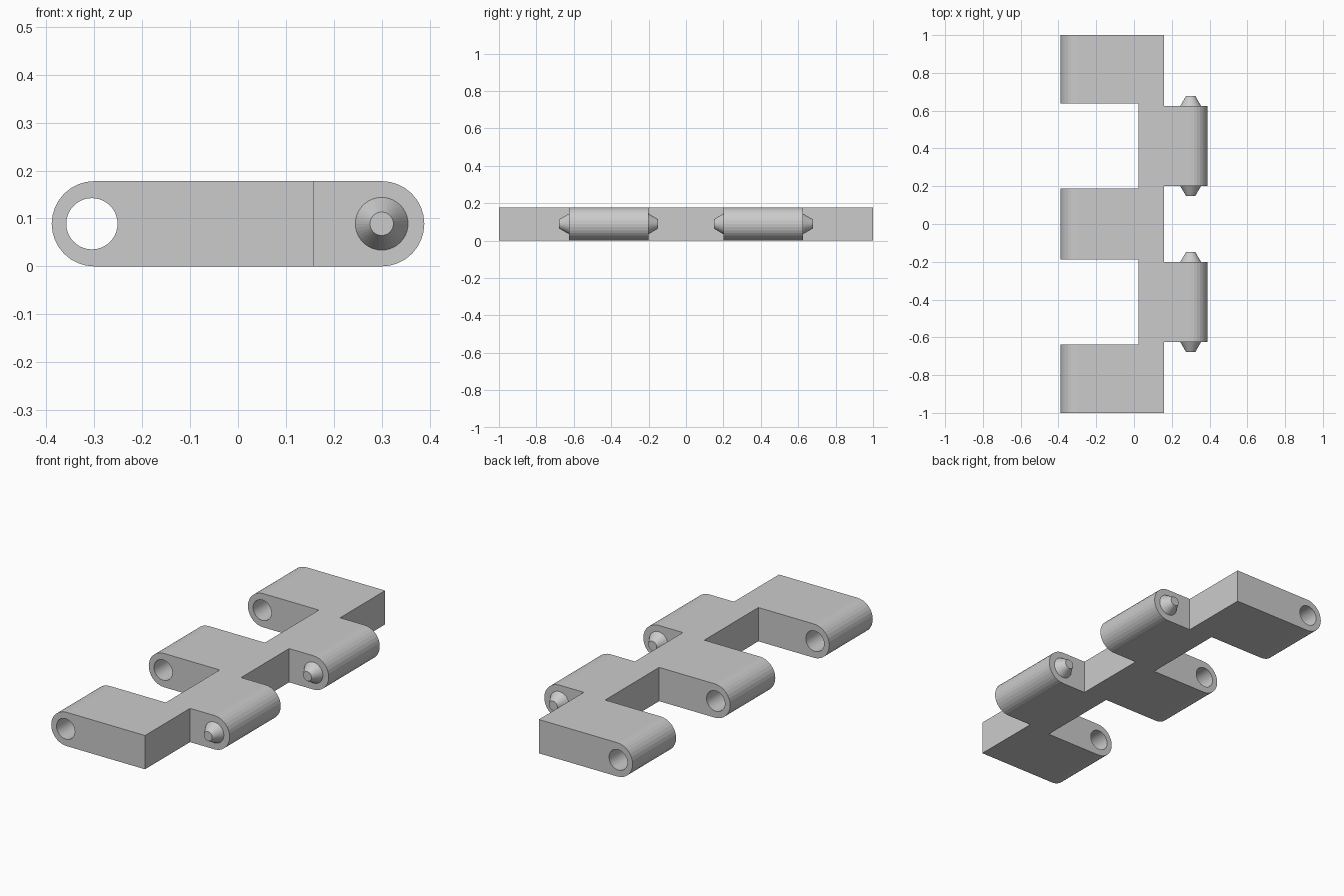
import bpy, bmesh
from math import cos, sin, pi

if "Cube" in bpy.data.objects:
    bpy.data.objects.remove(bpy.data.objects["Cube"])

H = 0.178            # thickness
R = H / 2            # knuckle end radius
XC = 0.389 - R       # pivot axis offset
HALF = 16            # segments per rounded end


def loft(name, rings):
    """Solid from matching (x, z) outlines placed at successive y values."""
    bm = bmesh.new()
    loops = [[bm.verts.new((x, y, z)) for x, z in pts] for y, pts in rings]
    n = len(loops[0])
    for a, b in zip(loops, loops[1:]):
        for i in range(n):
            j = (i + 1) % n
            bm.faces.new((a[i], a[j], b[j], b[i]))
    bm.faces.new(loops[0])
    bm.faces.new(loops[-1])
    bmesh.ops.recalc_face_normals(bm, faces=bm.faces)
    me = bpy.data.meshes.new(name)
    bm.to_mesh(me)
    bm.free()
    ob = bpy.data.objects.new(name, me)
    bpy.context.collection.objects.link(ob)
    return ob


def circle(x, r, n=40):
    return [(x + r * cos(2 * pi * i / n), R + r * sin(2 * pi * i / n)) for i in range(n)]


def box(name, x0, x1, y0, y1):
    pts = [(x0, -0.1), (x1, -0.1), (x1, H + 0.1), (x0, H + 0.1)]
    return loft(name, [(y0, pts), (y1, pts)])


def combine(target, tool, operation):
    mod = target.modifiers.new("bool", 'BOOLEAN')
    mod.operation = operation
    mod.solver = 'EXACT'
    mod.object = tool
    bpy.context.view_layer.objects.active = target
    bpy.ops.object.modifier_apply(modifier=mod.name)
    bpy.data.objects.remove(tool)


# Full-length bar with rounded long edges
profile = []
for side in (0, 1):
    cx = XC if side == 0 else -XC
    for i in range(HALF + 1):
        a = -pi / 2 + side * pi + pi * i / HALF
        profile.append((cx + R * cos(a), R + R * sin(a)))
link = loft("hinge_link", [(-1, profile), (1, profile)])

# Gaps between socket knuckles (left)
for y0, y1 in ((0.188, 0.638), (-0.638, -0.188)):
    combine(link, box("socket_gap", -0.6, 0.025, y0, y1), 'DIFFERENCE')

# Gaps between pin knuckles (right)
for y0, y1 in ((0.625, 1.2), (-0.2, 0.2), (-1.2, -0.625)):
    combine(link, box("pin_gap", 0.158, 0.6, y0, y1), 'DIFFERENCE')

# Pivot hole through all sockets
hole = circle(-XC - 0.005, 0.0535)
combine(link, loft("pivot_hole", [(-1.2, hole), (1.2, hole)]), 'DIFFERENCE')

# Tapered snap pins at both ends of each pin knuckle
base, tip = circle(XC, 0.055), circle(XC, 0.0245)
for s in (-1, 1):
    pin = loft("snap_pin", [(s * 0.149, tip), (s * 0.2, base),
                            (s * 0.625, base), (s * 0.678, tip)])
    combine(link, pin, 'UNION')
